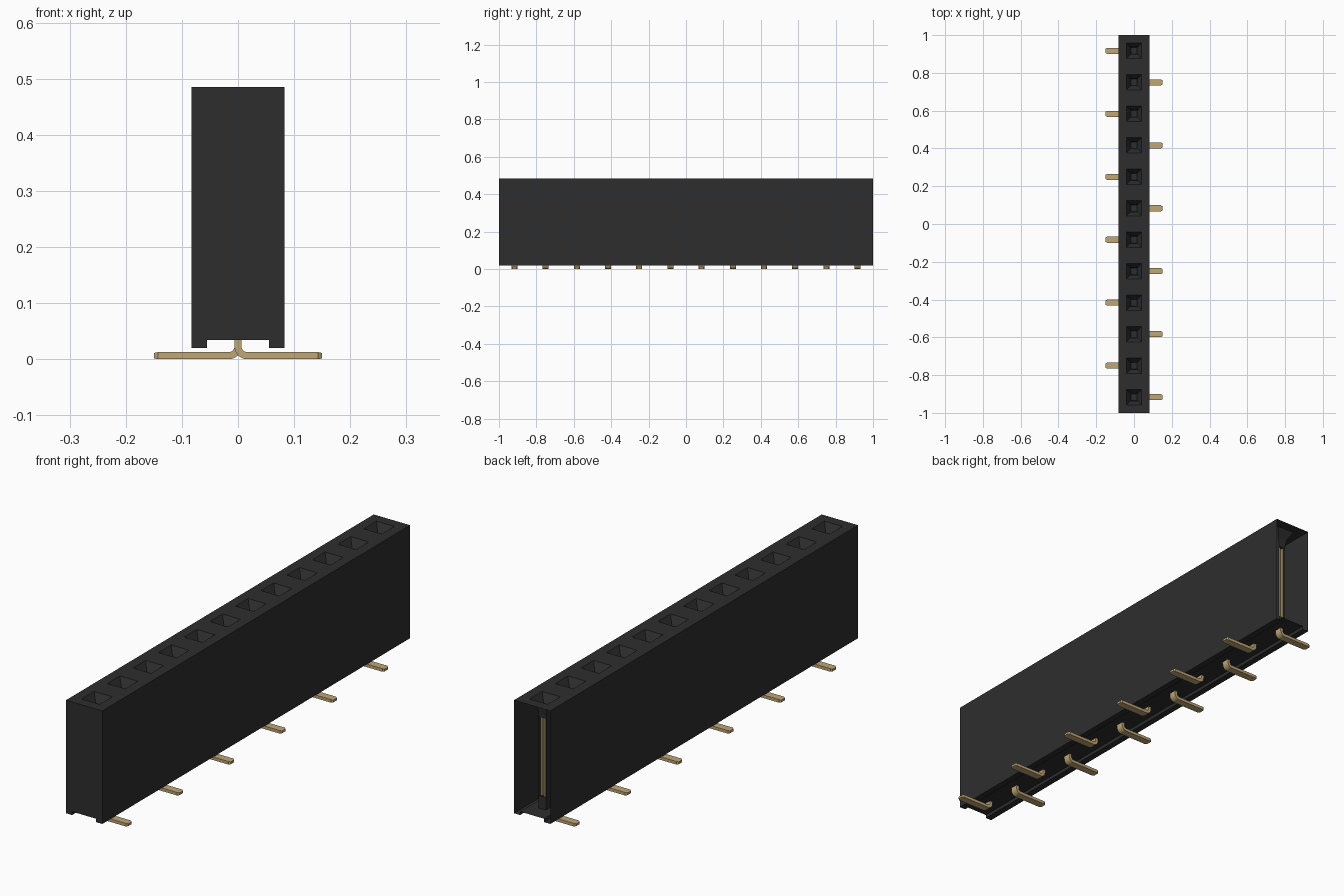
import bpy, bmesh, math

cube = bpy.data.objects.get("Cube")
if cube:
    bpy.data.objects.remove(cube, do_unlink=True)


def material(name, rgb, rough):
    m = bpy.data.materials.new(name)
    m.use_nodes = True
    m.diffuse_color = (*rgb, 1)
    b = m.node_tree.nodes["Principled BSDF"]
    b.inputs["Base Color"].default_value = (*rgb, 1)
    b.inputs["Roughness"].default_value = rough
    return m


BLACK = material("black plastic", (0.027, 0.027, 0.027), 0.6)
GOLD = material("gold metal", (0.52, 0.38, 0.18), 0.5)

PINS = 12
PITCH = 2 / PINS
HALF_W, TOP, FOOT, RECESS = 0.0825, 0.485, 0.02, 0.034
FLOOR = 0.42          # bottom of the socket holes
YS = [-1 + PITCH * (i + 0.5) for i in range(PINS)]


def finish(bm, name, mat):
    bmesh.ops.remove_doubles(bm, verts=bm.verts, dist=1e-5)
    bmesh.ops.recalc_face_normals(bm, faces=bm.faces)
    me = bpy.data.meshes.new(name)
    bm.to_mesh(me)
    bm.free()
    me.materials.append(mat)
    ob = bpy.data.objects.new(name, me)
    bpy.context.collection.objects.link(ob)
    return ob


def rect(bm, hx, hy, y, z):
    return [bm.verts.new((sx * hx, y + sy * hy, z))
            for sx, sy in ((-1, -1), (1, -1), (1, 1), (-1, 1))]


def bridge(bm, a, b, skip=()):
    n = len(a)
    for i in range(n):
        if i not in skip:
            bm.faces.new((a[i], a[(i + 1) % n], b[(i + 1) % n], b[i]))


# Housing shell: notched underside, closed front end, open back end
bm = bmesh.new()
section = [(-HALF_W, TOP), (-HALF_W, FOOT), (-0.055, FOOT), (-0.055, RECESS),
           (0.055, RECESS), (0.055, FOOT), (HALF_W, FOOT), (HALF_W, TOP)]
rows = [[bm.verts.new((x, -1 + PITCH * k, z)) for x, z in section]
        for k in range(PINS + 1)]
for a, b in zip(rows, rows[1:]):
    bridge(bm, a, b, skip=(7,))
bm.faces.new(rows[0])

# Top made of one cell per socket, each with a tapered lead-in
for y in YS:
    loops = [rect(bm, hx, hy, y, z) for hx, hy, z in (
        (HALF_W, PITCH / 2, TOP), (0.041, 0.041, TOP),
        (0.021, 0.021, 0.452), (0.017, 0.017, FLOOR))]
    for a, b in zip(loops, loops[1:]):
        bridge(bm, a, b)
    bm.faces.new(loops[-1])
finish(bm, "housing", BLACK)

# Sleeves around the contacts; the last one is open towards the back
bm = bmesh.new()
for i, y in enumerate(YS):
    loops = [rect(bm, 0.017, 0.017, y, z) for z in (FLOOR, 0.41, 0.085, RECESS)]
    for k, (a, b) in enumerate(zip(loops, loops[1:])):
        bridge(bm, a, b, skip=(2,) if i == PINS - 1 and k == 1 else ())
finish(bm, "contact_sleeves", BLACK)

# Forked contacts inside the sleeves
bm = bmesh.new()
for y in YS:
    for side in (-1, 1):
        g = bmesh.ops.create_cube(bm, size=1)
        for v in g["verts"]:
            v.co = (side * 0.008 + v.co.x * 0.008, y + v.co.y * 0.026,
                    0.2475 + v.co.z * 0.325)
finish(bm, "contact_forks", GOLD)

# Bent solder legs: path of (x, z, angle, half width, half thickness)
T, R = 0.0063, 0.0165
path = [(0, 0.05, 0, 0.016, T)]
for k in range(7):
    a = math.radians(15 * k)
    path.append((R - R * math.cos(a), T + R - R * math.sin(a), a, 0.016, T))
path += [(0.143, T, math.pi / 2, 0.016, T), (0.15, T, math.pi / 2, 0.011, T * 0.75)]

for i, y in enumerate(YS):
    side = 1 if i % 2 == 0 else -1
    bm = bmesh.new()
    loops = []
    for x, z, a, w, t in path:
        nx, nz = math.cos(a), math.sin(a)
        loops.append([bm.verts.new((side * (x + s * t * nx), y + q * w, z + s * t * nz))
                      for s, q in ((-1, -1), (1, -1), (1, 1), (-1, 1))])
    for a, b in zip(loops, loops[1:]):
        bridge(bm, a, b)
    bm.faces.new(loops[0])
    bm.faces.new(loops[-1])
    finish(bm, f"solder_leg_{i + 1:02d}", GOLD)
